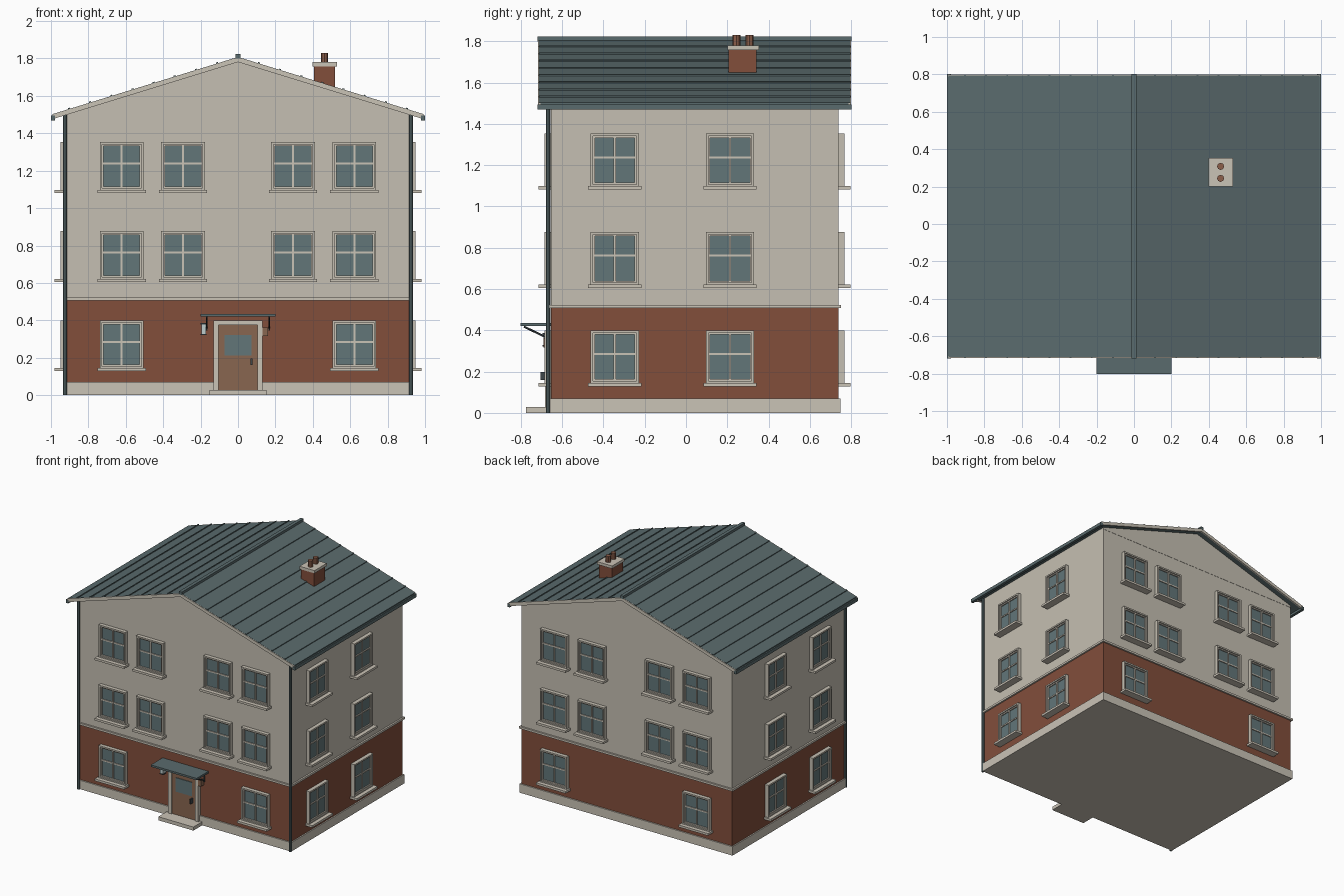
import bpy, bmesh, math
from mathutils import Matrix, Vector

if "Cube" in bpy.data.objects:
    bpy.data.objects.remove(bpy.data.objects["Cube"])


def material(name, r, g, b):
    # sRGB 0-255 to linear
    lin = [((c / 255 + 0.055) / 1.055) ** 2.4 for c in (r, g, b)]
    m = bpy.data.materials.new(name)
    m.diffuse_color = (*lin, 1)
    m.use_nodes = True
    m.node_tree.nodes["Principled BSDF"].inputs["Base Color"].default_value = m.diffuse_color
    return m


PLASTER = material("plaster", 197, 191, 178)
TRIM = material("pale trim", 202, 195, 182)
BRICK = material("red brick", 130, 78, 59)
ROOF = material("slate metal", 90, 107, 109)
GLASS = material("window glass", 98, 118, 121)
WOOD = material("door wood", 137, 102, 80)
CLAY = material("chimney clay", 139, 94, 74)
DARK = material("dark metal", 62, 70, 74)
LAMP = material("lamp glass", 190, 205, 205)

X0, YF, YB = 0.92, -0.655, 0.738      # wall half width, front, back
RF, RB = -0.717, 0.80                 # roof front and back
APEX, SLOPE = 1.808, 0.308


def boxes(name, mat, items, M=Matrix()):
    """One object made of boxes given as (x0, x1, y0, y1, z0, z1)."""
    bm = bmesh.new()
    for a, b, c, d, e, f in items:
        S = Matrix.Diagonal((b - a, d - c, f - e, 1))
        T = Matrix.Translation(((a + b) / 2, (c + d) / 2, (e + f) / 2))
        bmesh.ops.create_cube(bm, size=1, matrix=M @ T @ S)
    return finish(name, mat, bm)


def finish(name, mat, bm):
    bmesh.ops.recalc_face_normals(bm, faces=bm.faces)
    me = bpy.data.meshes.new(name)
    bm.to_mesh(me)
    bm.free()
    me.materials.append(mat)
    ob = bpy.data.objects.new(name, me)
    bpy.context.collection.objects.link(ob)
    return ob


def prism(name, mat, profile, y0, y1):
    """Extrude an (x, z) outline along y."""
    bm = bmesh.new()
    face = bm.faces.new([bm.verts.new((x, y0, z)) for x, z in profile])
    ext = bmesh.ops.extrude_face_region(bm, geom=[face])
    verts = [v for v in ext["geom"] if isinstance(v, bmesh.types.BMVert)]
    bmesh.ops.translate(bm, verts=verts, vec=(0, y1 - y0, 0))
    return finish(name, mat, bm)


def rod(name, mat, p, q, r, sides=8):
    p, q = Vector(p), Vector(q)
    bm = bmesh.new()
    rot = (q - p).to_track_quat('Z', 'Y').to_matrix().to_4x4()
    bmesh.ops.create_cone(bm, cap_ends=True, segments=sides, radius1=r, radius2=r,
                          depth=(q - p).length,
                          matrix=Matrix.Translation((p + q) / 2) @ rot)
    return finish(name, mat, bm)


def around(g, z0, z1):
    return (-X0 - g, X0 + g, YF - g, YB + g, z0, z1)


# Main body
boxes("plinth", TRIM, [around(0.01, 0, 0.07)])
boxes("brick_storey", BRICK, [around(0, 0.02, 0.51)])
boxes("belt_course", TRIM, [around(0.013, 0.507, 0.523)])
boxes("upper_walls", PLASTER, [around(0, 0.515, 1.49)])
zs = APEX - 0.02 - SLOPE * X0
prism("gable_block", PLASTER,
      [(-X0, 1.49), (X0, 1.49), (X0, zs), (0, APEX - 0.02), (-X0, zs)],
      YF - 0.002, YB + 0.002)


# Windows: local x runs along the wall, -y points outward
def ring(u0, u1, z0, z1, w, out):
    return [(u0, u0 + w, -out, 0, z0, z1), (u1 - w, u1, -out, 0, z0, z1),
            (u0 + w, u1 - w, -out, 0, z0, z0 + w), (u0 + w, u1 - w, -out, 0, z1 - w, z1)]


def windows(side, origin, angle, centres_by_floor):
    M = Matrix.Translation(origin) @ Matrix.Rotation(math.radians(angle), 4, 'Z')
    surround, bars, glass, sills = [], [], [], []
    for top, centres in zip((0.40, 0.877, 1.353), centres_by_floor):
        z0 = top - 0.258
        for u in centres:
            a, b = u - 0.117, u + 0.117
            surround += ring(a, b, z0, top, 0.012, 0.03)
            bars += ring(a + 0.012, b - 0.012, z0 + 0.012, top - 0.012, 0.009, 0.021)
            bars += [(u - 0.005, u + 0.005, -0.02, 0, z0 + 0.015, top - 0.015),
                     (a + 0.015, b - 0.015, -0.019, 0, top - 0.12, top - 0.11)]
            glass.append((a + 0.012, b - 0.012, -0.012, 0, z0 + 0.012, top - 0.012))
            sills.append((u - 0.129, u + 0.129, -0.06, 0, z0 - 0.014, z0 + 0.003))
    boxes(side + "_window_surrounds", PLASTER, surround, M)
    boxes(side + "_window_bars", TRIM, bars, M)
    boxes(side + "_window_glass", GLASS, glass, M)
    boxes(side + "_window_sills", TRIM, sills, M)


outer, four = (-0.622, 0.622), (-0.622, -0.294, 0.294, 0.622)
windows("front", (0, YF, 0), 0, (outer, four, four))
windows("back", (0, YB, 0), 180, (outer, four, four))
windows("right", (X0, 0, 0), 90, ((-0.345, 0.213),) * 3)
windows("left", (-X0, 0, 0), -90, ((0.345, -0.213),) * 3)

# Roof sheets, bargeboards, seams
for s, side in ((-1, "left"), (1, "right")):
    def sl(x, d):
        return (s * x, APEX - SLOPE * x - d)
    prism(side + "_roof_sheet", ROOF,
          [sl(0, 0), sl(0.99, 0), sl(0.99, 0.02), sl(0, 0.02)], RF + 0.006, RB - 0.006)
    for end, y0, y1 in (("front", RF, RF + 0.012), ("back", RB - 0.012, RB)):
        prism(f"{side}_{end}_bargeboard", TRIM,
              [sl(0, 0.001), sl(0.992, 0.001), sl(0.992, 0.027), sl(0, 0.027)], y0, y1)
    for k in range(1, 9):
        x = 0.113 * k
        prism(f"{side}_roof_seam_{k}", ROOF,
              [sl(x - 0.005, 0.004), sl(x - 0.005, -0.006),
               sl(x + 0.005, -0.006), sl(x + 0.005, 0.004)], RF + 0.004, RB - 0.004)
    # Gutter and front downpipe
    g = sorted((s * 0.978, s * 1.0))
    boxes(side + "_gutter", ROOF, [(*g, RF - 0.003, RB + 0.001, 1.469, 1.495)])
    rod(side + "_downpipe", ROOF, (s * 0.925, -0.668, 0), (s * 0.925, -0.668, 1.5), 0.011)
    # Canopy brackets
    x = s * 0.168
    rod(side + "_canopy_strut", DARK, (x, -0.785, 0.418), (x, YF, 0.355), 0.005, 6)
    rod(side + "_canopy_wall_bar", DARK, (x, YF - 0.006, 0.345), (x, YF - 0.006, 0.42), 0.005, 6)
boxes("ridge_cap", ROOF, [(-0.013, 0.013, RF - 0.002, RB + 0.001, 1.80, 1.823)])

# Chimney
boxes("chimney_stack", BRICK, [(0.407, 0.519, 0.207, 0.341, 1.60, 1.762)])
boxes("chimney_cap", TRIM, [(0.398, 0.528, 0.2, 0.353, 1.758, 1.78)])
for i, y in enumerate((0.244, 0.308)):
    rod(f"chimney_pot_{i + 1}", CLAY, (0.463, y, 1.77), (0.463, y, 1.83), 0.019)

# Entrance
boxes("door_step", TRIM, [(-0.153, 0.153, -0.775, YF, 0, 0.028)])
boxes("door_surround", TRIM, [(-0.131, -0.103, -0.683, YF, 0.028, 0.40),
                              (0.103, 0.131, -0.683, YF, 0.028, 0.40),
                              (-0.103, 0.103, -0.683, YF, 0.374, 0.40)])
boxes("door_leaf", WOOD, [(-0.103, 0.103, -0.674, YF, 0.028, 0.374)])
boxes("door_glass", GLASS, [(-0.072, 0.072, -0.679, -0.672, 0.212, 0.322)])
boxes("door_handle", DARK, [(0.068, 0.078, -0.705, -0.672, 0.16, 0.197)])
boxes("canopy", ROOF, [(-0.2, 0.2, -0.802, YF, 0.42, 0.435)])
boxes("wall_lamp", LAMP, [(-0.196, -0.172, -0.69, YF, 0.328, 0.378)])
boxes("wall_lamp_frame", DARK, [(-0.2, -0.168, -0.694, YF, 0.378, 0.386),
                                (-0.2, -0.168, -0.694, YF, 0.322, 0.328)])
boxes("letter_box", WOOD, [(0.132, 0.16, -0.69, YF, 0.316, 0.362)])
